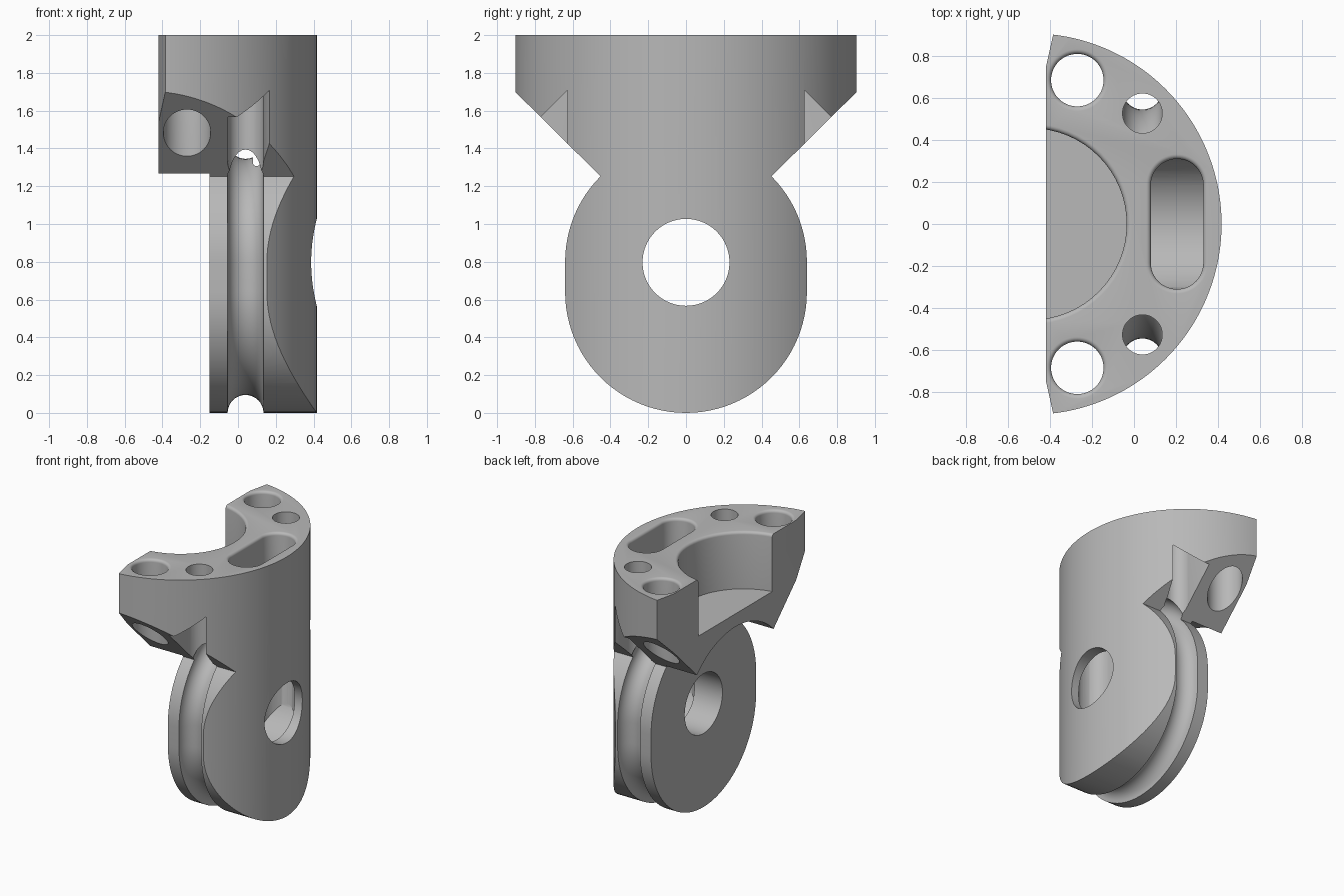
import bpy, bmesh
from math import sin, cos, pi, acos

if "Cube" in bpy.data.objects:
    bpy.data.objects.remove(bpy.data.objects["Cube"])

CX, R = -0.491, 0.908      # axis and radius of the outer cylinder
TOP, FILLET = 2.0, 0.022

grey = bpy.data.materials.new("plain grey")
grey.use_nodes = True
grey.diffuse_color = (0.48, 0.48, 0.48, 1)
grey.node_tree.nodes["Principled BSDF"].inputs["Base Color"].default_value = (0.48, 0.48, 0.48, 1)


def loft(name, rings, closed=False):
    """Skin equal-length rings of 3D points into a solid."""
    bm = bmesh.new()
    loops = [[bm.verts.new(p) for p in ring] for ring in rings]
    n = len(loops[0])
    pairs = list(zip(loops, loops[1:]))
    if closed:
        pairs.append((loops[-1], loops[0]))
    else:
        bm.faces.new(loops[0])
        bm.faces.new(loops[-1])
    for a, b in pairs:
        for i in range(n):
            j = (i + 1) % n
            bm.faces.new((a[i], a[j], b[j], b[i]))
    bmesh.ops.recalc_face_normals(bm, faces=bm.faces[:])
    mesh = bpy.data.meshes.new(name)
    bm.to_mesh(mesh)
    bm.free()
    mesh.materials.append(grey)
    ob = bpy.data.objects.new(name, mesh)
    bpy.context.scene.collection.objects.link(ob)
    return ob


def stadium(r, half=0.0, n=32):
    """Round-ended outline, long along its second axis."""
    pts = []
    for start, shift in ((0, half), (pi, -half)):
        for i in range(n + 1 if half else n):
            a = start + pi * i / n
            pts.append((r * cos(a), shift + r * sin(a)))
    return pts


def along_x(name, outline, x0, x1):
    return loft(name, [[(x, y, z) for y, z in outline] for x in (x0, x1)])


def stadium_x(name, r, z, half, x0, x1):
    return along_x(name, [(u, z + v) for u, v in stadium(r, half, 48)], x0, x1)


def bore_z(name, x, y, r, bottom, half=0.0, lip=True):
    """Vertical cutter, flared at the top to leave a rounded lip."""
    levels = [(bottom, 0.0)]
    if lip:
        for i in range(6):
            t = pi / 2 * i / 5
            levels.append((TOP - FILLET + FILLET * sin(t), FILLET * (1 - cos(t))))
    levels.append((TOP + 0.1, levels[-1][1]))
    return loft(name, [[(x + u, y + v, z) for u, v in stadium(r + d, half)]
                       for z, d in levels])


def boolean(ob, tool, operation="DIFFERENCE"):
    """Apply a boolean, with a second solver if the first leaves nothing."""
    for solver in ("EXACT", "FLOAT"):
        before = ob.data.copy()
        mod = ob.modifiers.new("cut", "BOOLEAN")
        mod.operation, mod.solver, mod.object = operation, solver, tool
        bpy.context.view_layer.update()
        bpy.context.view_layer.objects.active = ob
        bpy.ops.object.modifier_apply(modifier=mod.name)
        if len(ob.data.polygons):
            break
        ob.data = before
    bpy.data.objects.remove(tool)


# Plan outline: outer arc with clipped back corners
a_end = acos((-0.385 - CX) / R)
plan = [(CX + R * cos(a), R * sin(a))
        for a in (a_end * (i / 48 - 1) for i in range(97))]
plan += [(-0.42, 0.745), (-0.42, -0.745)]
body = loft("pulley_bracket", [[(x, y, z) for x, y in plan] for z in (-0.1, TOP)])

# Side silhouette: wide head, 45 degree shoulders, rounded lower lobe
half_side = [(0.955, 2.1), (0.955, 1.75)]
half_side += [(0.64 * cos(a), 0.8 + 0.64 * sin(a))
              for a in (pi / 4 * (1 - i / 12) for i in range(13))]
half_side += [(0.64 * cos(a), 0.64 - 0.64 * sin(a))
              for a in (pi / 2 * i / 24 for i in range(25))]
side = half_side + [(-y, z) for y, z in reversed(half_side[:-1])]
boolean(body, along_x("side_silhouette", side, -1, 1), "INTERSECT")

# Arched clearance behind the lobe
boolean(body, stadium_x("arch_cutter", 0.66, 0.4, 0.4, -1, -0.15))

# Half-round cable groove around the lobe
groove = []
for i in range(32):
    t = 2 * pi * i / 32
    groove.append([(0.04 + 0.095 * sin(t), u, 0.72 + v)
                   for u, v in stadium(0.64 + 0.095 * cos(t), 0.08, 48)])
boolean(body, loft("groove_cutter", groove, closed=True))

# Round recess in the head
boolean(body, bore_z("recess_cutter", CX, 0, 0.456, 1.56))

# Bolt holes, cable holes and the cable exits in the shoulders
exit_plan = [(-0.054, 0.53), (-0.054, 1), (0.25, 1), (0.165, 0.625), (0.134, 0.53)]
for s in (-1, 1):
    boolean(body, bore_z("bolt_hole_cutter", -0.27, s * 0.685, 0.125, 1.0))
    boolean(body, bore_z("cable_hole_cutter", 0.04, s * 0.527, 0.0945, 1.22, lip=False))
    boolean(body, loft("cable_exit_cutter", [
        [(x, s * y, 1.265) for x, y in exit_plan],
        [(x, s * y, 2.335 - y) for x, y in exit_plan]]))

# Long slot with a rounded floor, and the axle hole crossing it
slot = bore_z("slot_cutter", 0.205, 0, 0.125, 0.3, half=0.185)
boolean(slot, stadium_x("slot_floor", 0.335, 1.8, 0.98, -1, 1), "INTERSECT")
boolean(body, slot)
boolean(body, stadium_x("axle_hole_cutter", 0.23, 0.797, 0, -1, 1))

# Smooth curved walls, crisp edges
for ob in bpy.context.selected_objects:
    ob.select_set(False)
body.select_set(True)
bpy.context.view_layer.objects.active = body
bpy.ops.object.shade_smooth_by_angle(angle=pi / 6)
